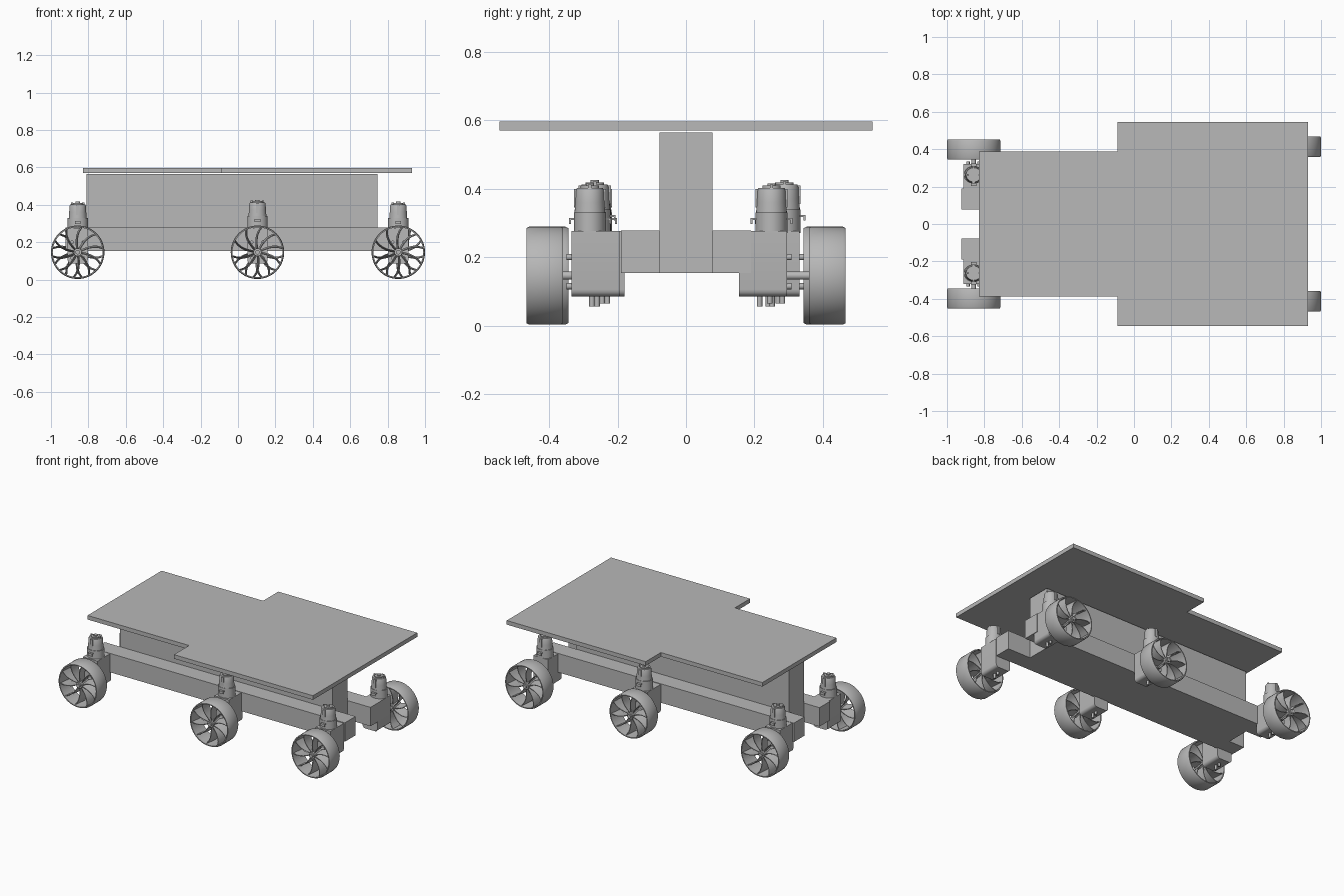
import bpy, bmesh, math
from mathutils import Matrix, Vector

cube = bpy.data.objects.get("Cube")
if cube:
    bpy.data.objects.remove(cube, do_unlink=True)

grey = bpy.data.materials.new("plain_grey")
grey.use_nodes = True
colour = (0.48, 0.48, 0.48, 1)
grey.diffuse_color = colour
grey.node_tree.nodes["Principled BSDF"].inputs["Base Color"].default_value = colour


def finish(bm, name, smooth=False):
    bmesh.ops.recalc_face_normals(bm, faces=bm.faces)
    mesh = bpy.data.meshes.new(name)
    bm.to_mesh(mesh)
    bm.free()
    mesh.materials.append(grey)
    obj = bpy.data.objects.new(name, mesh)
    bpy.context.collection.objects.link(obj)
    if smooth:
        bpy.ops.object.select_all(action='DESELECT')
        bpy.context.view_layer.objects.active = obj
        obj.select_set(True)
        bpy.ops.object.shade_smooth_by_angle(angle=math.radians(35))
    return obj


def add_box(bm, x, y, z):
    """Box between the low and high limit on each axis."""
    size = Matrix.Diagonal((x[1] - x[0], y[1] - y[0], z[1] - z[0], 1))
    centre = Vector((sum(x) / 2, sum(y) / 2, sum(z) / 2))
    return bmesh.ops.create_cube(bm, size=1, matrix=Matrix.Translation(centre) @ size)["verts"]


def add_lathe(bm, profile, axis, centre, sides=48, stretch=(1, 1), closed=False):
    """Revolve (radius, height) pairs round the y or z axis."""
    rings = []
    for r, h in profile:
        ring = []
        for i in range(sides):
            a = math.tau * i / sides
            u, v = r * math.cos(a) * stretch[0], r * math.sin(a) * stretch[1]
            p = Vector((u, v, h)) if axis == 'Z' else Vector((u, h, v))
            ring.append(bm.verts.new(p + Vector(centre)))
        rings.append(ring)
    pairs = list(zip(rings, rings[1:]))
    if closed:
        pairs.append((rings[-1], rings[0]))
    else:
        bm.faces.new(rings[0])
        bm.faces.new(rings[-1])
    for low, high in pairs:
        for i in range(sides):
            j = (i + 1) % sides
            bm.faces.new((low[i], low[j], high[j], high[i]))


def rod(bm, radius, low, high, axis, centre, sides=20):
    add_lathe(bm, [(radius, low), (radius, high)], axis, centre, sides)


# Stepped deck plate
bm = bmesh.new()
half = [(-0.83, 0.387), (-0.087, 0.387), (-0.087, 0.545), (0.93, 0.545)]
outline = half + [(x, -y) for x, y in reversed(half)]
face = bm.faces.new([bm.verts.new((x, y, 0.57)) for x, y in outline])
top = bmesh.ops.extrude_face_region(bm, geom=[face])["geom"]
bmesh.ops.translate(bm, vec=(0, 0, 0.027), verts=[v for v in top if isinstance(v, bmesh.types.BMVert)])
finish(bm, "deck")

# Central spine and the two chassis rails
bm = bmesh.new()
add_box(bm, (-0.81, 0.745), (-0.078, 0.078), (0.153, 0.564))
finish(bm, "spine")
for side, name in ((-1, "front_rail"), (1, "back_rail")):
    bm = bmesh.new()
    add_box(bm, (-0.922, 0.915), sorted((side * 0.078, side * 0.19)), (0.153, 0.278))
    finish(bm, name)


# Wheel: thin tyre ring, hub and curved fan blades
def build_wheel(name, side, x, y):
    centre = (x, y, 0.146)
    bm = bmesh.new()
    w = 0.054
    add_lathe(bm, [(0.139, -w), (0.143, -w + 0.008), (0.143, w - 0.008), (0.139, w),
                   (0.133, w), (0.133, -w)], 'Y', centre, 64, closed=True)
    rod(bm, 0.021, -0.04, 0.04, 'Y', centre)
    rod(bm, 0.012, -0.05, 0.05, 'Y', centre)
    blades, steps, thick = 10, 5, 0.0022
    for b in range(blades):
        sections = []
        for s in range(steps + 1):
            t = s / steps
            r = 0.018 + 0.117 * t
            a = side * (math.tau * (b + 0.3) / blades + 0.28 * t * t)
            depth = 0.030 + 0.014 * t
            radial = Vector((math.cos(a), 0, math.sin(a)))
            across = Vector((-math.sin(a), 0, math.cos(a)))
            ring = []
            for d, k in ((-1, -1), (1, -1), (1, 1), (-1, 1)):
                p = radial * r + across * (k * thick + d * 0.004) + Vector((0, d * depth, 0))
                ring.append(bm.verts.new(p + Vector(centre)))
            sections.append(ring)
        for low, high in zip(sections, sections[1:]):
            for i in range(4):
                j = (i + 1) % 4
                bm.faces.new((low[i], low[j], high[j], high[i]))
        bm.faces.new(sections[0])
        bm.faces.new(sections[-1])
    finish(bm, name, True)


# Gearbox with its round-edged base, axle, bolts and lower stubs
def build_gearbox(name, side, x, y, wheel_y):
    bm = bmesh.new()
    verts = add_box(bm, (x - 0.054, x + 0.054), (y - 0.07, y + 0.07), (0.085, 0.276))
    edges = {e for v in verts for e in v.link_edges
             if all(p.co.z < 0.1 for p in e.verts) and abs(e.verts[0].co.y - e.verts[1].co.y) > 0.1}
    bmesh.ops.bevel(bm, geom=list(edges), offset=0.02, segments=4, profile=0.5, affect='EDGES')
    rod(bm, 0.012, *sorted((y, wheel_y)), 'Y', (x, 0, 0.146))
    face_y = y + side * 0.07
    for dx, dz in ((-0.03, 0.2), (0.03, 0.2), (-0.03, 0.115), (0.03, 0.115)):
        rod(bm, 0.009, *sorted((face_y - side * 0.01, face_y + side * 0.014)), 'Y', (x + dx, 0, dz), 12)
    for dy, low in ((-0.01, 0.055), (0.02, 0.065)):
        rod(bm, 0.008, low, 0.09, 'Z', (x, y + dy, 0), 12)
    finish(bm, name, True)


# Motor: collar, tapered can, cap, terminals and side clips
def build_motor(name, x, y, lift):
    c = (x, y, lift)
    bm = bmesh.new()
    add_lathe(bm, [(0.047, 0.27 - lift), (0.047, 0.33)], 'Z', c, 32, (1.15, 1))
    add_lathe(bm, [(0.045, 0.33), (0.043, 0.36), (0.041, 0.395), (0.038, 0.402)], 'Z', c, 32, (1.06, 1))
    rod(bm, 0.027, 0.402, 0.409, 'Z', c, 24)
    rod(bm, 0.012, 0.409, 0.416, 'Z', c, 16)
    for d in (-1, 1):
        add_box(bm, (x + d * 0.03 - 0.006, x + d * 0.03 + 0.006), (y - 0.005, y + 0.005),
                (0.39 + lift, 0.412 + lift))
        add_box(bm, (x - 0.015, x + 0.015), sorted((y + d * 0.04, y + d * 0.061)),
                (0.308 + lift, 0.314 + lift))
        add_box(bm, (x - 0.015, x + 0.015), sorted((y + d * 0.056, y + d * 0.061)),
                (0.297 + lift, 0.314 + lift))
        add_box(bm, (x - 0.008, x + 0.008), sorted((y + d * 0.035, y + d * 0.047)),
                (0.345 + lift, 0.4 + lift))
    finish(bm, name, True)


# Six drive units: place, side, x, gearbox y, motor y, wheel y, motor lift
units = [
    ("left_front", -1, 0.857, -0.265, -0.281, -0.413, 0),
    ("left_back", 1, 0.857, 0.225, 0.25, 0.413, 0),
    ("middle_front", -1, 0.104, -0.25, -0.267, -0.398, 0.01),
    ("middle_back", 1, 0.104, 0.262, 0.288, 0.398, 0.01),
    ("right_front", -1, -0.857, -0.25, -0.263, -0.398, 0),
    ("right_back", 1, -0.857, 0.25, 0.263, 0.398, 0),
]
for place, side, x, box_y, motor_y, wheel_y, lift in units:
    build_wheel(place + "_wheel", side, x, wheel_y)
    build_gearbox(place + "_gearbox", side, x, box_y, wheel_y)
    build_motor(place + "_motor", x, motor_y, lift)
